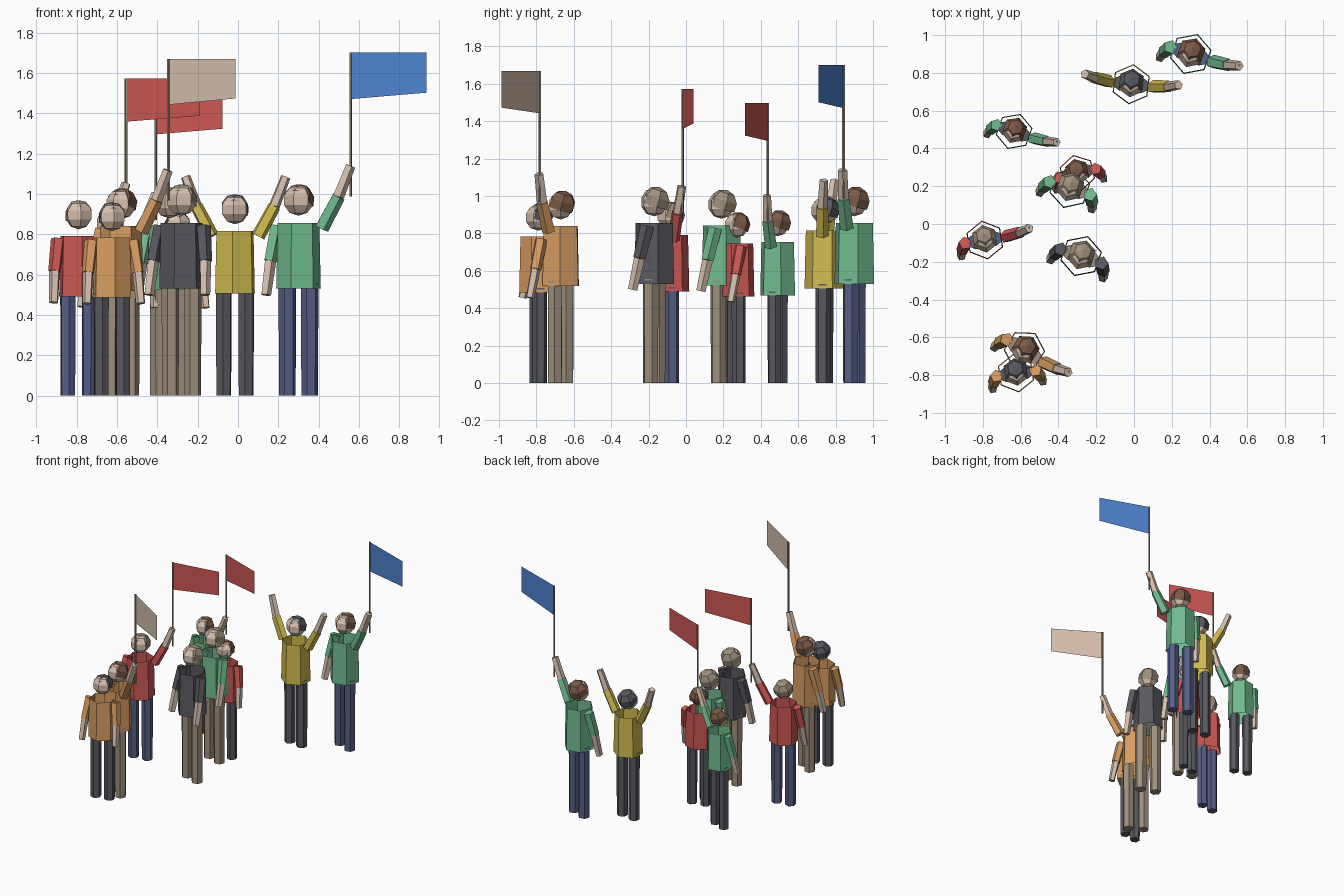
import bpy, bmesh, math
from mathutils import Vector, Matrix

if "Cube" in bpy.data.objects:
    bpy.data.objects.remove(bpy.data.objects["Cube"])


def srgb(*c):
    return [((v / 255 + 0.055) / 1.055) ** 2.4 for v in c] + [1]


COLOURS = {
    "red": (205, 88, 84), "green": (112, 186, 142), "yellow": (208, 187, 78),
    "orange": (217, 158, 98), "charcoal": (88, 88, 96), "navy": (86, 95, 134),
    "taupe": (158, 144, 124), "skin": (214, 192, 174), "brown": (122, 90, 69),
    "blue": (78, 132, 210),
}
MATS = {}
for key, rgb in COLOURS.items():
    MATS[key] = bpy.data.materials.new(key)
    MATS[key].diffuse_color = srgb(*rgb)


def add(name, bm, colour, frame):
    """Turn a bmesh into a placed, coloured object."""
    mesh = bpy.data.meshes.new(name)
    bm.to_mesh(mesh)
    bm.free()
    mesh.materials.append(MATS[colour])
    obj = bpy.data.objects.new(name, mesh)
    obj.matrix_world = frame
    bpy.context.collection.objects.link(obj)


def tube(name, a, b, ra, rb, sides, colour, frame, cap_a=True, cap_b=True):
    """Tapered prism from a to b."""
    a, b = Vector(a), Vector(b)
    axis = (b - a).normalized()
    v = Vector((0, 1, 0))
    v = (v - axis * v.dot(axis)).normalized()
    u = v.cross(axis)
    bm = bmesh.new()
    rings = []
    for p, r in ((a, ra), (b, rb)):
        rings.append([bm.verts.new(p + r * (u * math.sin(t) + v * math.cos(t)))
                      for t in (2 * math.pi * i / sides for i in range(sides))])
    lo, hi = rings
    for i in range(sides):
        j = (i + 1) % sides
        bm.faces.new((lo[j], lo[i], hi[i], hi[j]))
    if cap_a:
        bm.faces.new(lo)
    if cap_b:
        bm.faces.new(hi[::-1])
    add(name, bm, colour, frame)


def ball(name, centre, r, colour, frame, tilt=0, cap=False):
    """Six-sided sphere, or only its upper part for hair."""
    bm = bmesh.new()
    bmesh.ops.create_uvsphere(bm, u_segments=6, v_segments=5, radius=r)
    if cap:
        low = [v for v in bm.verts if v.co.z < -0.5 * r]
        bmesh.ops.delete(bm, geom=low, context='VERTS')
    m = Matrix.Translation(centre) @ Matrix.Rotation(tilt, 4, 'X')
    bmesh.ops.transform(bm, matrix=m, verts=bm.verts)
    add(name, bm, colour, frame)


def arm(name, side, raised, shirt, frame):
    if raised:
        pts = [(.115, 0, .79), (.195, .01, .94), (.25, .025, 1.085)]
    else:
        pts = [(.108, 0, .80), (.13, -.035, .635), (.14, -.068, .475)]
    s, e, h = [(side * x, y, z) for x, y, z in pts]
    tube(name + "_sleeve", s, e, .036, .033, 5, shirt, frame)
    tube(name + "_forearm", e, h, .029, .025, 5, "skin", frame)


def flag(name, colour, frame):
    # pole held in the raised hand, cloth with a slanted lower edge
    x, y = .25, .03
    tube(name + "_flagpole", (x, y, .94), (x, y, 1.62), .007, .007, 5, "taupe", frame)
    bm = bmesh.new()
    bm.faces.new([bm.verts.new(p) for p in (
        (x, y, 1.40), (x + .38, y, 1.43), (x + .38, y, 1.62), (x, y, 1.62))])
    add(name + "_flag", bm, colour, frame)


def person(name, x, y, height, yaw, shirt, trousers, hair, raised="", cloth=None):
    frame = (Matrix.Translation((x, y, 0)) @ Matrix.Rotation(math.radians(yaw), 4, 'Z')
             @ Matrix.Scale(height, 4))
    # legs and open-ended shirt
    for side, label in ((-1, "right"), (1, "left")):
        lx = side * .056
        tube(f"{name}_{label}_leg", (lx, 0, 0), (lx, 0, .53), .04, .042, 6,
             trousers, frame, cap_b=False)
        arm(f"{name}_{label}_arm", side, label in raised, shirt, frame)
    tube(name + "_torso", (0, 0, .505), (0, 0, .815), .107, .1, 6, shirt, frame,
         False, False)
    # head and hair
    ball(name + "_head", (0, 0, .922), .073, "skin", frame)
    ball(name + "_hair", (0, .008, .926), .075, hair, frame, math.radians(-18), True)
    if cloth:
        flag(name, cloth, frame)


# the crowd: position, height, facing, clothes, raised arms, flag
person("person1", .30, .90, 1.05, -19.5, "green", "navy", "brown", "left", "blue")
person("person2", -.015, .74, 1.00, -6.7, "yellow", "charcoal", "charcoal", "left right")
person("person3", -.635, .49, .925, -20, "green", "charcoal", "brown", "left", "red")
person("person4", -.30, .27, .915, 13, "red", "charcoal", "brown")
person("person5", -.34, .19, 1.035, -17.5, "green", "taupe", "taupe")
person("person6", -.79, -.085, .97, 9, "red", "navy", "taupe", "left", "red")
person("person7", -.28, -.17, 1.05, -19, "charcoal", "taupe", "taupe")
person("person8", -.58, -.67, 1.03, -32, "orange", "taupe", "brown", "left", "skin")
person("person9", -.625, -.79, .96, 8.5, "orange", "charcoal", "charcoal")

for m in bpy.data.materials:
    if m.users and not m.is_grease_pencil:
        m.use_nodes = True
        m.node_tree.nodes["Principled BSDF"].inputs["Base Color"].default_value = m.diffuse_color
